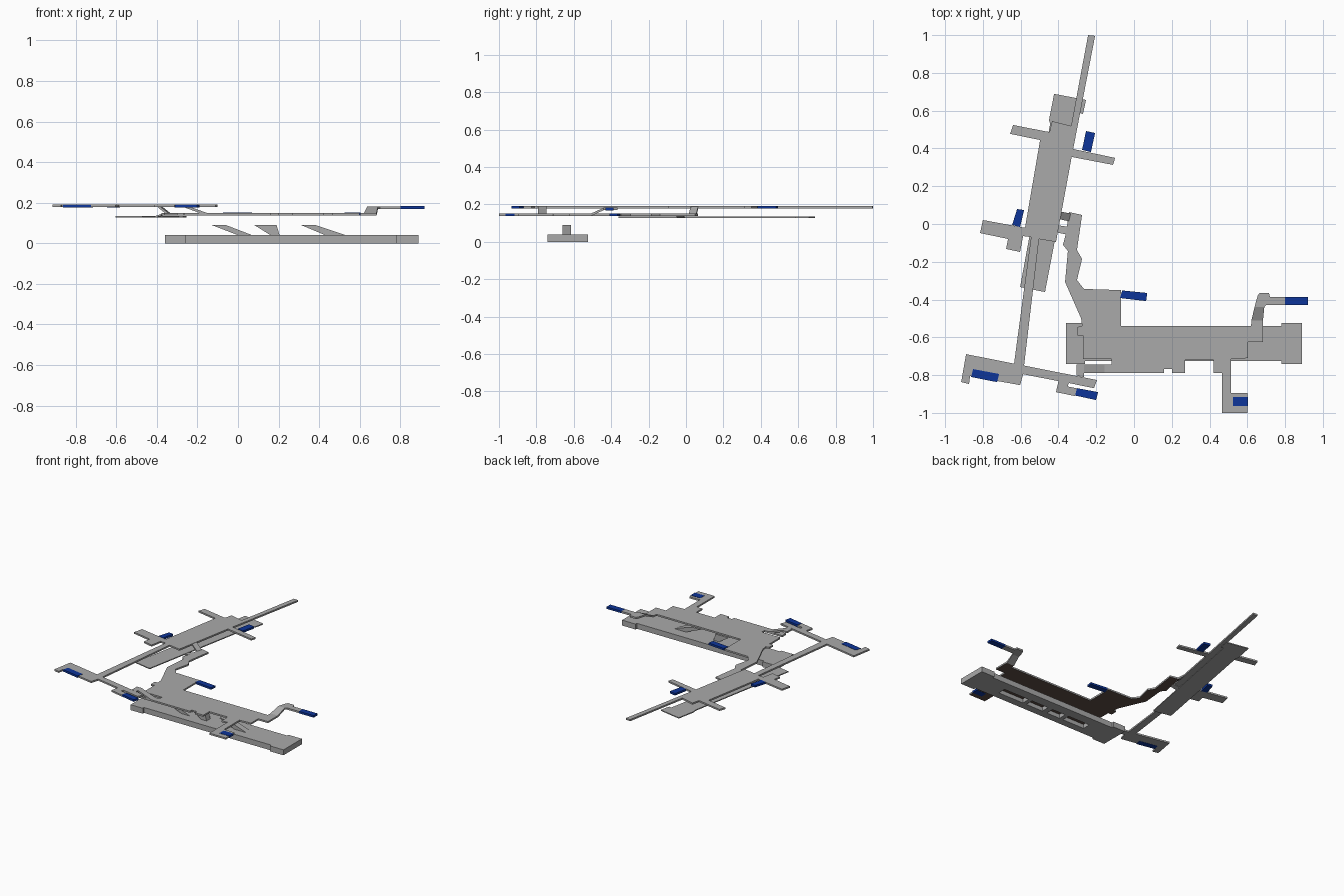
import bpy, bmesh

if "Cube" in bpy.data.objects:
    bpy.data.objects.remove(bpy.data.objects["Cube"])


def material(name, rgb):
    m = bpy.data.materials.new(name)
    m.diffuse_color = (*rgb, 1)
    m.use_nodes = True
    m.node_tree.nodes["Principled BSDF"].inputs["Base Color"].default_value = m.diffuse_color
    return m


GREY = material("concrete_grey", (0.40, 0.40, 0.40))
BLUE = material("exit_blue", (0.004, 0.035, 0.32))
BROWN = material("underside_brown", (0.11, 0.075, 0.06))


def finish(name, bm, mats):
    bmesh.ops.recalc_face_normals(bm, faces=bm.faces)
    me = bpy.data.meshes.new(name)
    bm.to_mesh(me)
    bm.free()
    for m in mats:
        me.materials.append(m)
    ob = bpy.data.objects.new(name, me)
    bpy.context.collection.objects.link(ob)
    return ob


def loft(name, lower, upper, mats):
    """Solid between two matching 3D outlines."""
    bm = bmesh.new()
    a = [bm.verts.new(p) for p in lower]
    b = [bm.verts.new(p) for p in upper]
    bm.faces.new(a)
    bm.faces.new(b)
    for i in range(len(a)):
        j = (i + 1) % len(a)
        bm.faces.new((a[i], a[j], b[j], b[i]))
    return finish(name, bm, mats)


def slab(name, outline, z0, z1, *mats):
    """Floor plan outline extruded upward."""
    return loft(name, [(x, y, z0) for x, y in outline],
                [(x, y, z1) for x, y in outline], mats or (GREY,))


def ramp(name, low, high, z_low, z_high, t=0.013):
    """Sloping slab between a low edge and a high edge."""
    top = [(*p, z_low) for p in low] + [(*p, z_high) for p in high[::-1]]
    return loft(name, [(x, y, z - t) for x, y, z in top], top, (GREY,))


def rect(x0, x1, y0, y1):
    return [(x0, y0), (x1, y0), (x1, y1), (x0, y1)]


def brown_underside(ob):
    for p in ob.data.polygons:
        if p.normal.z < -0.9:
            p.material_index = 1


# Upper level: hall with side arms, north corridor and south corridor
UP0, UP1 = 0.178, 0.190
slab("upper_hall", [
    (-.243, 1.0), (-.206, .996), (-.322, .397), (-.10, .35), (-.111, .313),
    (-.33, .355), (-.413, -.095), (-.503, -.08), (-.582, -.75), (-.635, -.74),
    (-.545, -.069), (-.587, -.064), (-.603, -.148), (-.677, -.132),
    (-.667, -.079), (-.815, -.048), (-.80, .021), (-.577, -.02),
    (-.497, .445), (-.656, .477), (-.64, .524), (-.476, .492),
    (-.447, .487), (-.434, .545), (-.333, .519)], UP0, UP1)

# Upper level: cross corridor at the south end
slab("cross_corridor", [
    (-.889, -.689), (-.196, -.826), (-.212, -.869), (-.345, -.842),
    (-.352, -.860), (-.302, -.870), (-.312, -.911), (-.413, -.89),
    (-.40, -.832), (-.587, -.795), (-.603, -.853), (-.868, -.805),
    (-.873, -.847), (-.915, -.837)], UP0, UP1)
slab("corridor_landing", [(-.305, -.803), (-.265, -.811), (-.265, -.745), (-.305, -.745)], UP0, UP1)

# Thin tilted platform under the upper hall
slab("lower_platform", [
    (-.423, .689), (-.254, .657), (-.27, .583), (-.29, .588),
    (-.471, -.36), (-.603, -.334), (-.444, .53), (-.45, .55)], 0.127, 0.134)

# Mezzanine with brown underside
MZ0, MZ1 = 0.138, 0.150
mezzanine = slab("mezzanine", [
    (-.275, .048), (-.302, -.138), (-.275, -.185), (-.302, -.297),
    (-.265, -.344), (-.07, -.35), (-.07, -.54), (.62, -.54), (.622, -.51),
    (.683, -.51), (.683, -.625), (.603, -.625), (.603, -.71), (.513, -.715),
    (.513, -.895), (.60, -.895), (.60, -1), (.466, -1), (.466, -.79),
    (.42, -.79), (.42, -.72), (.27, -.72), (.27, -.79), (.20, -.79),
    (.20, -.768), (.16, -.768), (.16, -.79), (-.265, -.79), (-.265, -.745),
    (-.12, -.745), (-.12, -.715), (-.27, -.715), (-.27, -.59), (-.30, -.59),
    (-.30, -.545), (-.275, -.54), (-.28, -.5), (-.365, -.307),
    (-.35, -.143), (-.376, -.11), (-.36, -.048), (-.344, .063)],
    MZ0, MZ1, GREY, BROWN)
brown_underside(mezzanine)

# Ramps joining the levels
ramp("north_ramp", [(-.335, .055), (-.345, .015)], [(-.385, .065), (-.395, .025)], MZ1, UP1)
ramp("platform_link", [(-.402, -.007), (-.408, -.045)], [(-.353, -.014), (-.36, -.055)], .134, MZ1, .008)
ramp("south_ramp", [(-.155, -.79), (-.155, -.745)], [(-.265, -.79), (-.265, -.745)], MZ1, UP1)
ramp("east_ramp", [(.622, -.51), (.683, -.51)], [(.638, -.44), (.69, -.44)], MZ1, .182)
slab("east_exit_landing", [
    (.638, -.44), (.655, -.38), (.665, -.365), (.715, -.365), (.72, -.387),
    (.80, -.387), (.80, -.43), (.70, -.43), (.69, -.44)], .169, .182)

# Ground platform box with wider ends
base = slab("ground_platform", [
    (-.36, -.74), (-.26, -.74), (-.26, -.725), (.78, -.725), (.78, -.74),
    (.89, -.74), (.89, -.525), (.78, -.525), (.78, -.54), (-.26, -.54),
    (-.26, -.525), (-.36, -.525)], 0, 0.04, GREY, BROWN)

# Recessed slots in the platform underside
for x0, x1 in ((-.12, .06), (.09, .20), (.24, .38), (.41, .62)):
    cutter = slab("slot_cutter", rect(x0, x1, -.67, -.61), -.02, .03, GREY, BROWN)
    cutter.hide_render = True
    for p in cutter.data.polygons:
        p.material_index = 1 if p.normal.z > .9 else 0
    mod = base.modifiers.new("slot", 'BOOLEAN')
    mod.operation, mod.object, mod.solver = 'DIFFERENCE', cutter, 'EXACT'
    bpy.context.view_layer.objects.active = base
    bpy.ops.object.modifier_apply(modifier=mod.name)
    bpy.data.objects.remove(cutter)

# Escalators rising from the ground platform
for name, profile in (
        ("west_escalator", [(-.13, .09), (-.06, .09), (.07, .04), (0, .04)]),
        ("middle_stair", [(.08, .09), (.19, .09), (.205, .04), (.16, .04)]),
        ("east_escalator", [(.31, .09), (.38, .09), (.53, .04), (.43, .04)])):
    loft(name, [(x, -.66, z) for x, z in profile], [(x, -.615, z) for x, z in profile], (GREY,))

# Blue exit stairs, slightly proud of the floors
U = (UP0 - .001, UP1 + .002)
M = (MZ0 - .001, MZ1 + .002)
for name, plan, (z0, z1) in (
        ("far_west_exit", [(-.852, -.768), (-.714, -.794), (-.725, -.837), (-.862, -.81)], U),
        ("south_west_exit", [(-.302, -.869), (-.19, -.89), (-.201, -.932), (-.312, -.908)], U),
        ("centre_exit", [(-.063, -.352), (.07, -.365), (.064, -.408), (-.074, -.392)], M),
        ("east_exit", rect(.80, .92, -.43, -.387), (.168, .183)),
        ("south_exit", rect(.524, .603, -.964, -.916), M),
        ("north_east_exit", [(-.254, .492), (-.206, .482), (-.228, .381), (-.275, .392)], U),
        ("west_exit", [(-.619, .079), (-.582, .074), (-.603, -.016), (-.645, -.005)], U)):
    slab(name, plan, z0, z1, BLUE)
